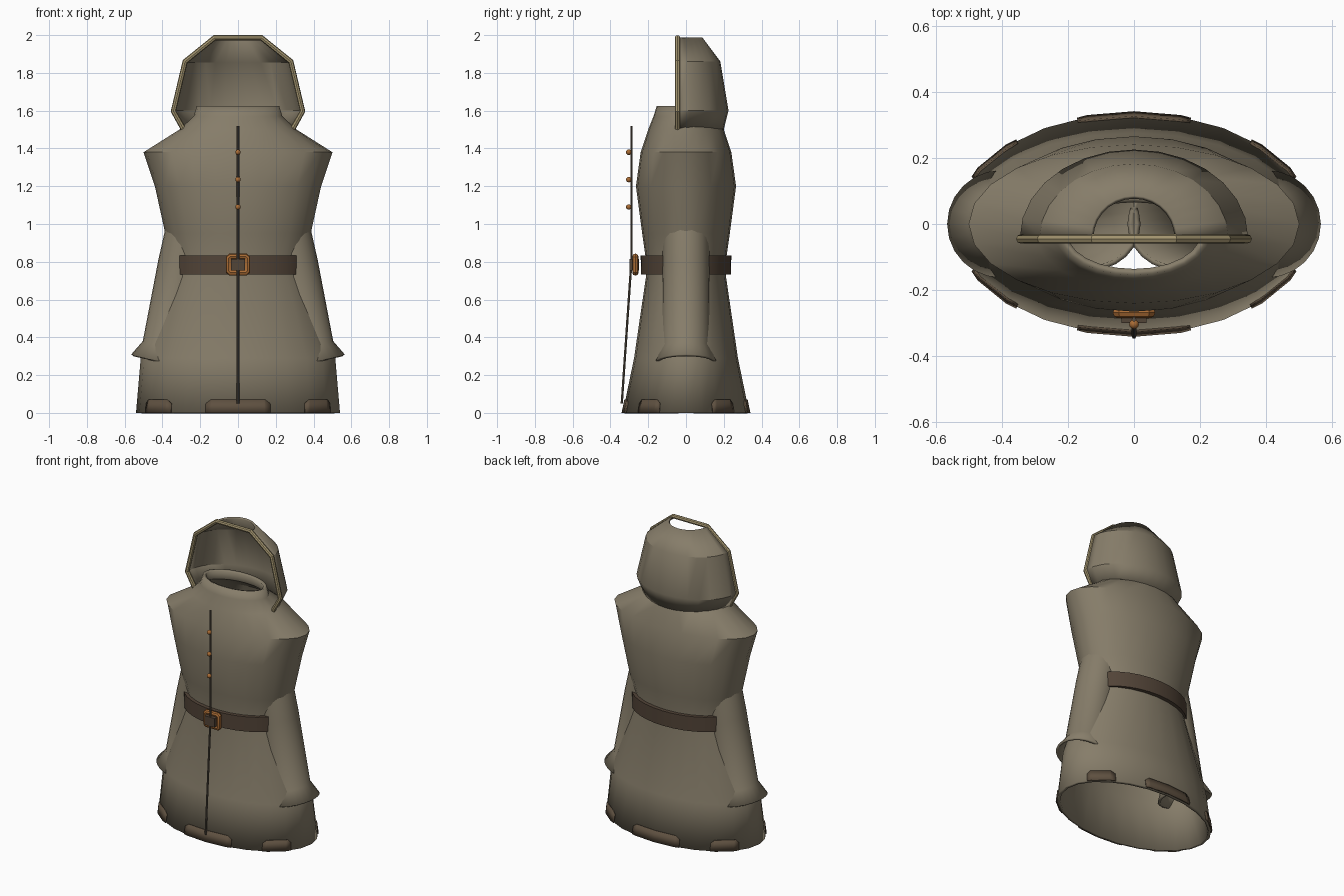
import bpy, math
from math import cos, sin, radians, pi

if "Cube" in bpy.data.objects:
    bpy.data.objects.remove(bpy.data.objects["Cube"])


def material(name, rgb):
    m = bpy.data.materials.new(name)
    m.diffuse_color = (*rgb, 1)
    m.use_nodes = True
    m.node_tree.nodes["Principled BSDF"].inputs["Base Color"].default_value = m.diffuse_color
    return m


CLOTH = material("grey_brown_cloth", (0.24, 0.205, 0.143))
BELT = material("dark_leather", (0.085, 0.058, 0.039))
PATCH = material("hem_brown", (0.112, 0.08, 0.051))
TRIM = material("tan_trim", (0.37, 0.30, 0.16))
COPPER = material("copper", (0.40, 0.15, 0.035))
SEAM = material("seam_dark", (0.10, 0.082, 0.06))


def finish(ob, mat, smooth=True, thick=0):
    ob.data.materials.clear()
    ob.data.materials.append(mat)
    bpy.ops.object.select_all(action='DESELECT')
    bpy.context.view_layer.objects.active = ob
    ob.select_set(True)
    if thick:
        s = ob.modifiers.new("thickness", 'SOLIDIFY')
        s.thickness = thick
        s.offset = -1
    if smooth:
        bpy.ops.object.shade_smooth_by_angle(angle=radians(30))
    return ob


def mesh(name, verts, faces):
    me = bpy.data.meshes.new(name)
    me.from_pydata(verts, [], faces)
    ob = bpy.data.objects.new(name, me)
    bpy.context.collection.objects.link(ob)
    return ob


def loft(name, rings, mat, n=24, arc=2 * pi, tilt=0, thick=0.02):
    """Skin elliptical rings (cx, cy, z, rx, ry) from bottom to top."""
    closed = arc > 6
    cols = n if closed else n + 1
    verts = []
    for cx, cy, z, rx, ry in rings:
        for j in range(cols):
            a = arc * j / n
            dx = rx * cos(a)
            verts.append((cx + dx, cy + ry * sin(a), z + tilt * dx))
    faces = [(i * cols + j, i * cols + (j + 1) % cols,
              (i + 1) * cols + (j + 1) % cols, (i + 1) * cols + j)
             for i in range(len(rings) - 1) for j in range(n)]
    return finish(mesh(name, verts, faces), mat, True, thick)


def tube(name, pts, radius, mat, cyclic=False, res=2):
    cu = bpy.data.curves.new(name, 'CURVE')
    cu.dimensions = '3D'
    cu.bevel_depth = radius
    cu.bevel_resolution = res
    cu.use_fill_caps = True
    sp = cu.splines.new('POLY')
    sp.points.add(len(pts) - 1)
    for p, co in zip(sp.points, pts):
        p.co = (*co, 1)
    sp.use_cyclic_u = cyclic
    ob = bpy.data.objects.new(name, cu)
    bpy.context.collection.objects.link(ob)
    bpy.ops.object.select_all(action='DESELECT')
    bpy.context.view_layer.objects.active = ob
    ob.select_set(True)
    bpy.ops.object.convert(target='MESH')
    return finish(bpy.context.view_layer.objects.active, mat)


# Robe: flared skirt, waist, chest, shoulders and collar
loft("robe_body", [
    (0, 0, 0.00, 0.54, 0.335),
    (0, 0, 0.29, 0.515, 0.275),
    (0, 0, 0.72, 0.365, 0.212),
    (0, 0, 0.83, 0.345, 0.215),
    (0, 0, 0.95, 0.385, 0.232),
    (0, 0, 1.20, 0.44, 0.265),
    (0, 0, 1.38, 0.50, 0.24),
    (0, 0, 1.50, 0.31, 0.20),
    (0, -0.035, 1.57, 0.235, 0.137),
    (0, -0.035, 1.625, 0.218, 0.12)], CLOTH)

# Sleeves with flared cuffs, sunk into the robe sides
for side, label in ((1, "right"), (-1, "left")):
    loft(label + "_sleeve", [
        (side * 0.400, 0, 0.27, 0.165, 0.163),
        (side * 0.378, 0, 0.35, 0.126, 0.128),
        (side * 0.300, 0, 0.78, 0.122, 0.124),
        (side * 0.262, 0, 0.95, 0.122, 0.124),
        (side * 0.13, 0, 1.32, 0.15, 0.14)], CLOTH, tilt=side * 0.24, thick=0.015)

# Hood: half shell, open at the face and at the crown
loft("hood", [
    (0, -0.04, 1.50, 0.295, 0.24),
    (0, -0.04, 1.60, 0.345, 0.265),
    (0, -0.04, 1.86, 0.285, 0.222),
    (0, -0.04, 1.988, 0.13, 0.126)], CLOTH, n=14, arc=pi, thick=0.012)
half = [(0.29, 1.505), (0.342, 1.597), (0.28, 1.86), (0.124, 1.986)]
outline = half + [(-x, z) for x, z in reversed(half)]
tube("hood_trim", [(x, -0.045, z) for x, z in outline], 0.0145, TRIM)

# Belt: closed band with a rectangular section
N = 32
verts = [(rx * cos(2 * pi * j / N), ry * sin(2 * pi * j / N), z)
         for rx, ry, z in ((0.335, 0.205, 0.733), (0.362, 0.238, 0.733),
                           (0.362, 0.240, 0.832), (0.335, 0.205, 0.832))
         for j in range(N)]
faces = [(i * N + j, i * N + (j + 1) % N,
          (i + 1) % 4 * N + (j + 1) % N, (i + 1) % 4 * N + j)
         for i in range(4) for j in range(N)]
finish(mesh("belt", verts, faces), BELT)

# Buckle frame and centre plate
tube("buckle_frame", [(x, -0.268, 0.785 + z) for x, z in
     ((-0.04, -0.043), (0.04, -0.043), (0.049, -0.035), (0.049, 0.035),
      (0.04, 0.043), (-0.04, 0.043), (-0.049, 0.035), (-0.049, -0.035))],
     0.0165, COPPER, cyclic=True)
bpy.ops.mesh.primitive_cube_add(size=1, location=(0, -0.274, 0.785))
plate = bpy.context.object
plate.name = "buckle_plate"
plate.scale = (0.075, 0.052, 0.06)
finish(plate, BELT, smooth=False)

# Front seam cord and buttons
tube("upper_seam", [(0, -0.288, 1.52), (0, -0.288, 0.82)], 0.007, SEAM, res=1)
tube("lower_seam", [(0, -0.288, 0.82), (0, -0.34, 0.05)], 0.007, SEAM, res=1)
for k, z in enumerate((1.38, 1.235, 1.09)):
    bpy.ops.mesh.primitive_uv_sphere_add(segments=12, ring_count=8, radius=0.0145,
                                         location=(0, -0.303, z))
    bpy.context.object.name = "button_%d" % (k + 1)
    finish(bpy.context.object, COPPER)


# Hem patches: thin curved plates with clipped upper corners
def skirt_point(deg, z, out=0.006):
    """Point on the faceted skirt, pushed slightly outward."""
    rx, ry = 0.54 - 0.086 * z + out, 0.335 - 0.207 * z + out
    step = 15
    k = math.floor(deg / step)
    f = deg / step - k
    a, b = radians(k * step), radians((k + 1) * step)
    return (rx * ((1 - f) * cos(a) + f * cos(b)),
            ry * ((1 - f) * sin(a) + f * sin(b)), z)


for k, (mid, span) in enumerate(((270, 18.5), (90, 18.5), (37, 12),
                                 (143, 12), (217, 12), (323, 12))):
    angles = {mid - span, mid - span + 3, mid + span - 3, mid + span}
    angles |= {a for a in range(0, 360, 15) if abs(a - mid) < span}
    angles = sorted(angles)
    verts = []
    for a in angles:
        top = 0.05 if abs(a - mid) > span - 1 else 0.07
        verts += [skirt_point(a, 0.0), skirt_point(a, top)]
    faces = [(2 * i, 2 * i + 2, 2 * i + 3, 2 * i + 1) for i in range(len(angles) - 1)]
    finish(mesh("hem_patch_%d" % (k + 1), verts, faces), PATCH, True, 0.008)
